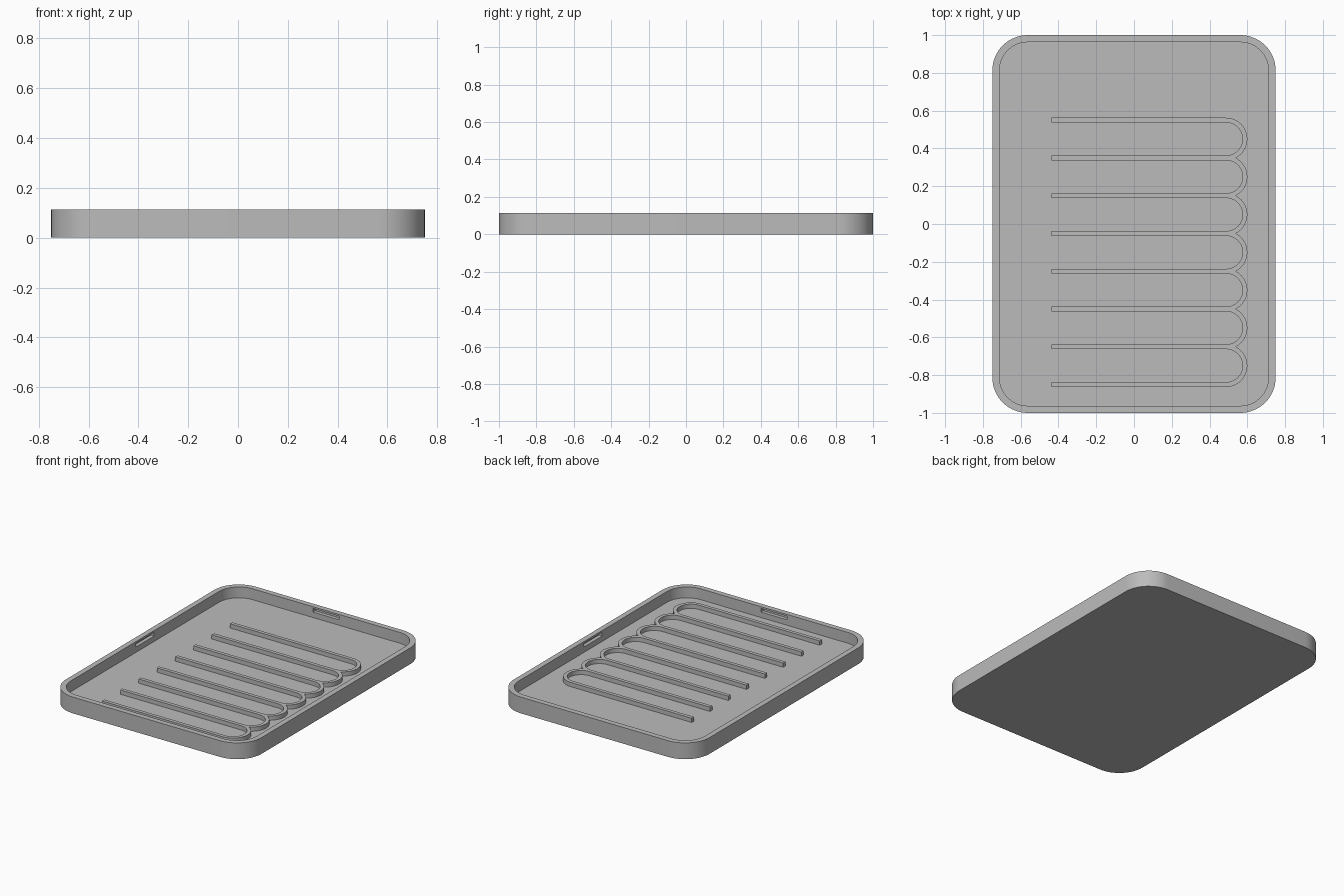
import bpy
import bmesh
from math import asin, cos, sin, pi, radians

cube = bpy.data.objects.get("Cube")
if cube:
    bpy.data.objects.remove(cube, do_unlink=True)

HALF_X, HALF_Y, HEIGHT, RADIUS = 0.75, 1.0, 0.1125, 0.1875
WALL = FLOOR = 0.0375
RIB_TOP = 0.067

grey = bpy.data.materials.new("light_grey")
grey.use_nodes = True
colour = (0.5, 0.5, 0.5, 1)
grey.diffuse_color = colour
grey.node_tree.nodes["Principled BSDF"].inputs["Base Color"].default_value = colour


def finish(bm, name):
    bmesh.ops.recalc_face_normals(bm, faces=bm.faces)
    mesh = bpy.data.meshes.new(name)
    bm.to_mesh(mesh)
    bm.free()
    obj = bpy.data.objects.new(name, mesh)
    bpy.context.collection.objects.link(obj)
    mesh.materials.append(grey)
    return obj


def activate(obj):
    bpy.ops.object.select_all(action='DESELECT')
    obj.select_set(True)
    bpy.context.view_layer.objects.active = obj


def arc(cx, cy, r, start, end, steps):
    angles = [start + (end - start) * i / steps for i in range(steps + 1)]
    return [(cx + r * cos(a), cy + r * sin(a)) for a in angles]


def rounded_rectangle(inset):
    r = RADIUS - inset
    cx, cy = HALF_X - RADIUS, HALF_Y - RADIUS
    points = []
    for i, (sx, sy) in enumerate([(1, 1), (-1, 1), (-1, -1), (1, -1)]):
        points += arc(sx * cx, sy * cy, r, i * pi / 2, (i + 1) * pi / 2, 16)
    return points


# Tray: outer wall, rim, inner wall and floor as stacked loops
bm = bmesh.new()
loops = []
for inset, z in [(0, 0), (0, HEIGHT), (WALL, HEIGHT), (WALL, FLOOR)]:
    loops.append([bm.verts.new((x, y, z)) for x, y in rounded_rectangle(inset)])
for low, high in zip(loops, loops[1:]):
    for i in range(len(low)):
        j = (i + 1) % len(low)
        bm.faces.new((low[i], low[j], high[j], high[i]))
bm.faces.new(loops[0])
bm.faces.new(loops[-1])
tray = finish(bm, "tray")

# Shallow catch slots in the middle of each inner wall
bm = bmesh.new()
for sx, sy in [(1, 0), (-1, 0), (0, 1), (0, -1)]:
    box = bmesh.ops.create_cube(bm, size=1)["verts"]
    size = (0.05 if sx else 0.2, 0.05 if sy else 0.2, 0.025)
    bmesh.ops.scale(bm, vec=size, verts=box)
    offset = (sx * (HALF_X - WALL), sy * (HALF_Y - WALL), 0.0875)
    bmesh.ops.translate(bm, vec=offset, verts=box)
cutter = finish(bm, "slot_cutter")
cutter.hide_render = True
cut = tray.modifiers.new("slots", 'BOOLEAN')
cut.operation = 'DIFFERENCE'
cut.solver = 'EXACT'
cut.object = cutter
activate(tray)
bpy.ops.object.modifier_apply(modifier=cut.name)
bpy.data.objects.remove(cutter, do_unlink=True)

# Comb of ribs joined by half-round bends, drawn as one outline
START_X, BEND_X, PITCH, HALF_W = -0.4375, 0.4875, 0.2, 0.0125
outer_r, inner_r = PITCH / 2 + HALF_W, PITCH / 2 - HALF_W
centres = [0.45 - PITCH * i for i in range(7)]
cusp = asin(PITCH / 2 / outer_r)
outline = [(START_X, centres[0] + outer_r)]
for i, cy in enumerate(centres):
    top = pi / 2 if i == 0 else cusp
    bottom = -pi / 2 if i == len(centres) - 1 else -cusp
    points = arc(BEND_X, cy, outer_r, top, bottom, 20)
    outline += points if i == 0 else points[1:]
outline.append((START_X, centres[-1] - outer_r))
for cy in reversed(centres):
    outline.append((START_X, cy - inner_r))
    outline += arc(BEND_X, cy, inner_r, -pi / 2, pi / 2, 20)
    outline.append((START_X, cy + inner_r))

bm = bmesh.new()
base = bm.faces.new([bm.verts.new((x, y, FLOOR - 0.005)) for x, y in outline])
raised = bmesh.ops.extrude_face_region(bm, geom=[base], use_keep_orig=True)["geom"]
bmesh.ops.translate(bm, vec=(0, 0, RIB_TOP - FLOOR + 0.005),
                    verts=[v for v in raised if isinstance(v, bmesh.types.BMVert)])
ribs = finish(bm, "drain_ribs")

for obj in (tray, ribs):
    activate(obj)
    bpy.ops.object.shade_smooth_by_angle(angle=radians(30))
